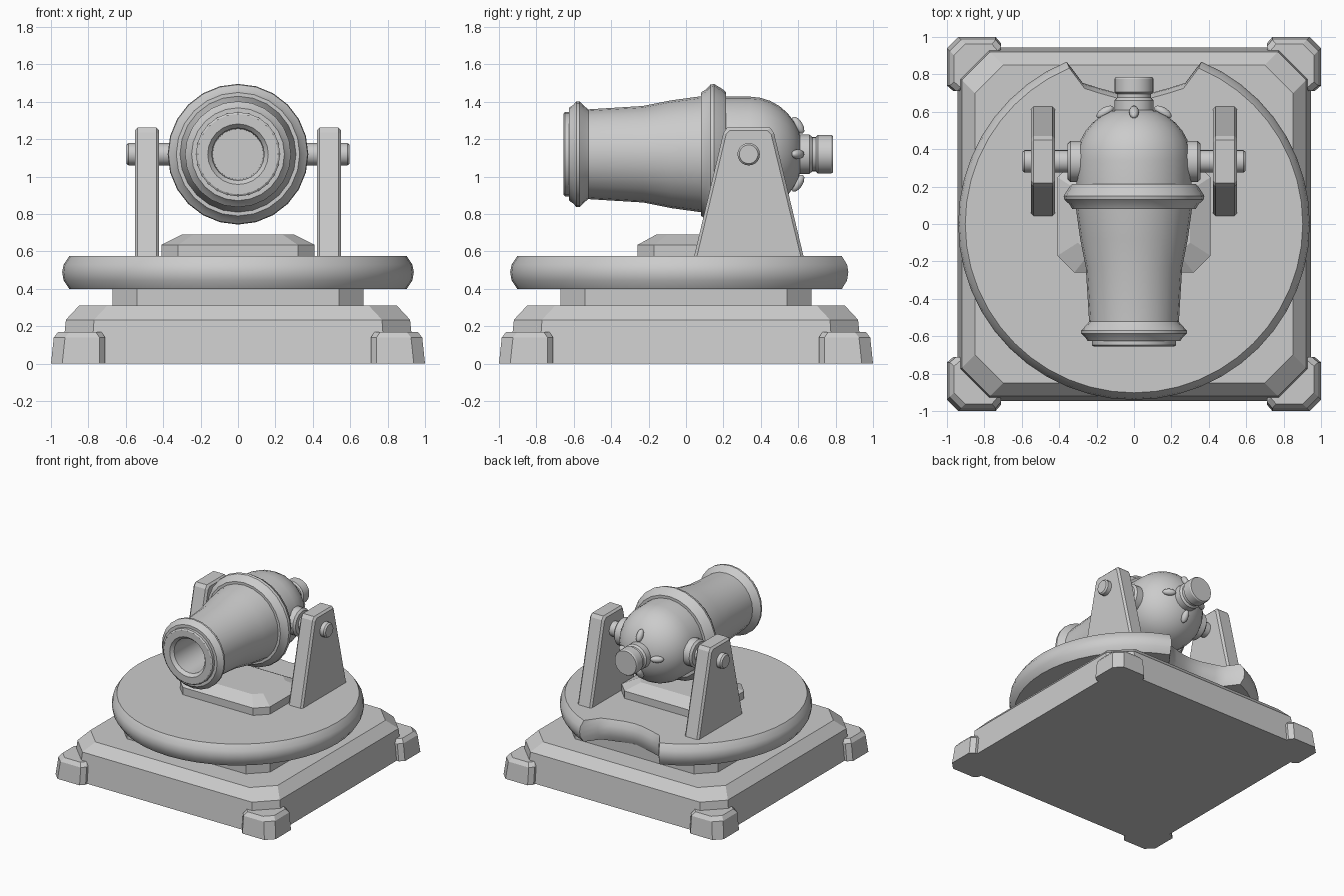
import bpy, bmesh, math

if "Cube" in bpy.data.objects:
    bpy.data.objects.remove(bpy.data.objects["Cube"])

AXIS_Z = 1.12   # barrel height
PIVOT_Y = 0.335  # trunnion position


def loft(name, rings, smooth=None):
    """Skin a stack of equal-length point rings and cap both ends."""
    bm = bmesh.new()
    loops = [[bm.verts.new(p) for p in ring] for ring in rings]
    n = len(loops[0])
    for a, b in zip(loops, loops[1:]):
        for i in range(n):
            j = (i + 1) % n
            bm.faces.new((a[i], a[j], b[j], b[i]))
    bm.faces.new(loops[0])
    bm.faces.new(loops[-1])
    bmesh.ops.recalc_face_normals(bm, faces=bm.faces)
    mesh = bpy.data.meshes.new(name)
    bm.to_mesh(mesh)
    bm.free()
    obj = bpy.data.objects.new(name, mesh)
    bpy.context.collection.objects.link(obj)
    if smooth:
        bpy.ops.object.select_all(action='DESELECT')
        obj.select_set(True)
        bpy.context.view_layer.objects.active = obj
        bpy.ops.object.shade_smooth_by_angle(angle=math.radians(smooth))
    return obj


def lathe(name, profile, axis, seg=24, smooth=30):
    """Turn (position, radius) pairs about the barrel (y) or trunnion (x) axis."""
    rings = []
    for t, r in profile:
        ring = []
        for k in range(seg):
            a = math.tau * k / seg
            c, s = r * math.cos(a), r * math.sin(a)
            ring.append((c, t, AXIS_Z + s) if axis == 'y' else (t, PIVOT_Y + c, AXIS_Z + s))
        rings.append(ring)
    return loft(name, rings, smooth)


def octagon(hx, hy, cut, z, cy=0.0):
    """Rectangle with cut corners."""
    q = [(hx, hy - cut), (hx - cut, hy), (cut - hx, hy), (-hx, hy - cut),
         (-hx, cut - hy), (cut - hx, -hy), (hx - cut, -hy), (hx, cut - hy)]
    return [(x, y + cy, z) for x, y in q]


# Square base with cut corners, and the plinth on it
loft("base", [octagon(0.945, 0.945, 0.16, 0), octagon(0.92, 0.92, 0.15, 0.235),
              octagon(0.85, 0.85, 0.15, 0.31)])
loft("plinth", [octagon(0.67, 0.67, 0.13, 0.30), octagon(0.67, 0.67, 0.13, 0.41)])


# Four corner feet
def foot_ring(o, e, z, sx, sy):
    half = [(e, 0.90), (e, o - 0.035), (e + 0.03, o), (o - 0.06, o)]
    pts = half + [(y, x) for x, y in reversed(half)]
    return [(sx * x, sy * y, z) for x, y in pts]


for sx in (-1, 1):
    for sy in (-1, 1):
        loft("corner_foot", [foot_ring(1.0, 0.71, 0, sx, sy),
                             foot_ring(0.985, 0.71, 0.14, sx, sy),
                             foot_ring(0.962, 0.73, 0.17, sx, sy)])

# Round turntable with a notch at the back
half_notch = [(0.36, 0.868), (0.275, 0.755), (0.19, 0.728), (0.09, 0.70)]
outline = half_notch + [(0, 0.69)] + [(-x, y) for x, y in reversed(half_notch)]
start = math.atan2(0.868, -0.36)
sweep = math.tau - 2 * (start - math.pi / 2)
outline += [(0.94 * math.cos(start + sweep * k / 42), 0.94 * math.sin(start + sweep * k / 42))
            for k in range(1, 42)]
loft("turntable", [[(x * s, y * s, z) for x, y in outline]
                   for s, z in ((0.96, 0.40), (0.992, 0.445), (1, 0.49),
                                (0.992, 0.53), (0.96, 0.575))], 50)

# Raised block under the barrel
loft("bed_block", [octagon(0.41, 0.30, 0.09, 0.56, 0.04), octagon(0.41, 0.30, 0.09, 0.635, 0.04),
                   octagon(0.30, 0.20, 0.06, 0.69, 0.04)])


# Side supports with bevelled edges
def support_ring(x, d):
    pts = [(0.04 + d, 0.56), (0.20 + d, 1.235 - d / 2), (0.22 + d, 1.262 - d),
           (0.45 - d, 1.262 - d), (0.47 - d, 1.235 - d / 2), (0.632 - d, 0.56)]
    return [(x, y, z) for y, z in pts]


for side in (-1, 1):
    loft("side_support", [support_ring(side * x, d) for x, d in
                          ((0.422, 0.015), (0.437, 0), (0.537, 0), (0.552, 0.015))])
    lathe("trunnion_pin", [(side * x, r) for x, r in
                           ((0.25, 0.06), (0.585, 0.06), (0.597, 0.05))], 'x', 20)
    lathe("trunnion_collar", [(side * x, r) for x, r in
                              ((0.22, 0.11), (0.34, 0.11), (0.355, 0.095))], 'x')

# Barrel: bore, muzzle lip, tapered body, band and domed breech
profile = [(-0.15, 0.135), (-0.63, 0.14), (-0.655, 0.162), (-0.655, 0.215), (-0.648, 0.225),
           (-0.625, 0.225), (-0.625, 0.248), (-0.605, 0.262), (-0.585, 0.283), (-0.57, 0.283),
           (-0.535, 0.25), (-0.522, 0.24), (-0.23, 0.258), (-0.08, 0.288), (0.08, 0.31),
           (0.08, 0.33), (0.105, 0.345), (0.13, 0.372), (0.15, 0.376), (0.20, 0.345),
           (0.215, 0.33), (0.215, 0.308), (0.34, 0.308)]
for k in range(1, 9):
    a = math.pi / 2 * k / 8
    profile.append((0.34 + 0.285 * math.sin(a), max(0.01, 0.308 * math.cos(a) ** 0.95)))
lathe("barrel", profile, 'y', 24, 35)

# Knob on the breech
lathe("breech_knob", [(0.58, 0.105), (0.66, 0.105), (0.675, 0.092), (0.695, 0.092),
                      (0.705, 0.104), (0.775, 0.104), (0.785, 0.098)], 'y')

# Four rounded lugs around the knob
for k in range(4):
    a = math.tau * k / 4
    bpy.ops.mesh.primitive_uv_sphere_add(segments=12, ring_count=8, radius=1)
    lug = bpy.context.object
    lug.name = "breech_lug"
    lug.scale = (0.052, 0.026, 0.026)
    r = 0.155
    lug.location = (r * math.cos(a), 0.598, AXIS_Z + r * math.sin(a))
    # lean along the dome, then turn around the barrel axis
    from mathutils import Matrix
    turn = Matrix.Rotation(-a, 3, 'Y') @ Matrix.Rotation(math.radians(-32), 3, 'Z')
    lug.rotation_euler = turn.to_euler()
    bpy.ops.object.shade_smooth()
